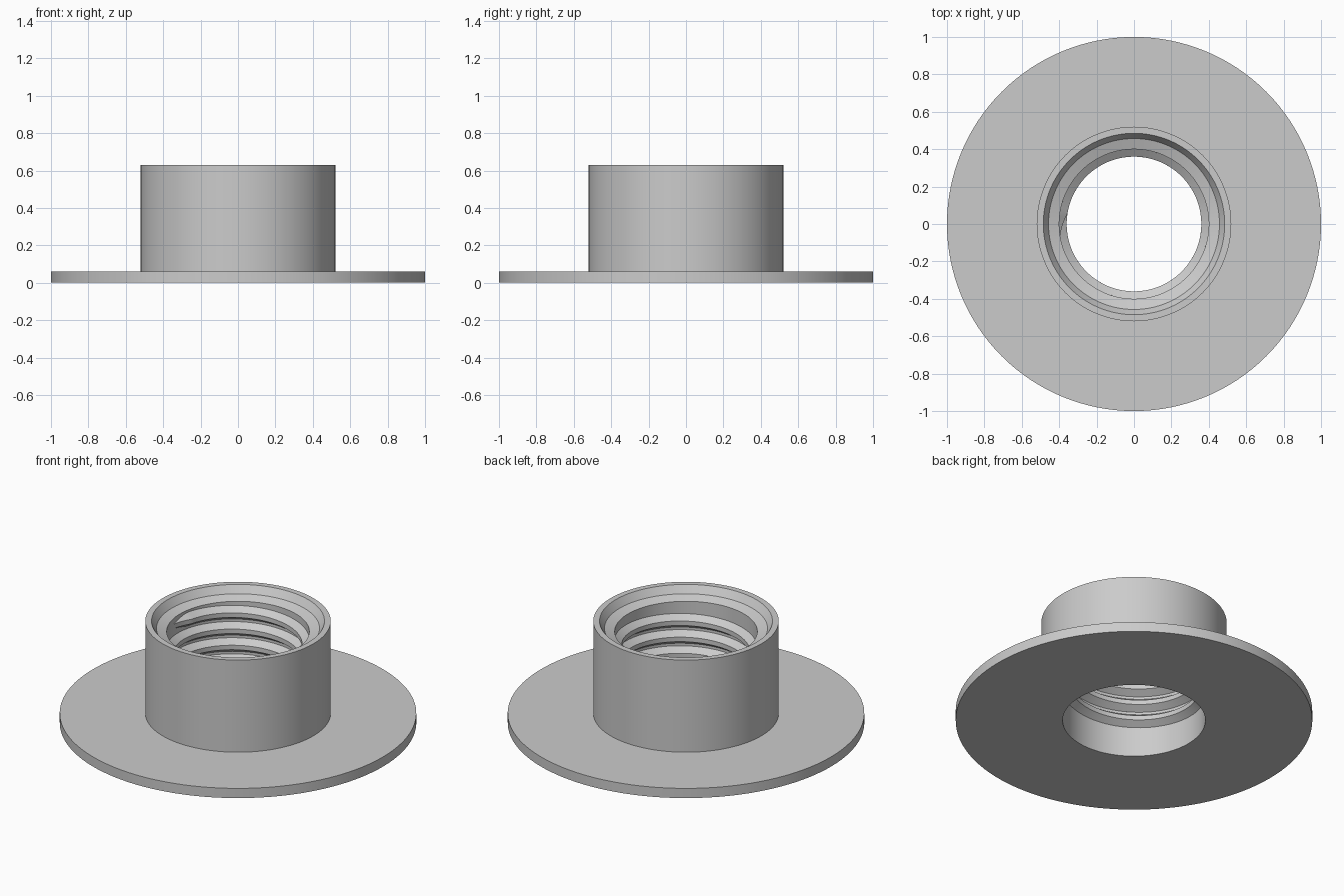
import bpy, bmesh
from math import cos, sin, radians, tau

cube = bpy.data.objects.get("Cube")
if cube:
    bpy.data.objects.remove(cube, do_unlink=True)

# Single plain grey
grey = bpy.data.materials.new("plain grey")
grey.use_nodes = True
colour = (0.6, 0.6, 0.6, 1)
grey.diffuse_color = colour
grey.node_tree.nodes["Principled BSDF"].inputs["Base Color"].default_value = colour


def sweep(name, sections, closed):
    """Skin a run of closed (radius, angle, z) cross-sections."""
    bm = bmesh.new()
    rings = [[bm.verts.new((r * cos(a), r * sin(a), z)) for r, a, z in s]
             for s in sections]
    pairs = list(zip(rings, rings[1:]))
    if closed:
        pairs.append((rings[-1], rings[0]))
    else:
        bm.faces.new(rings[0])
        bm.faces.new(rings[-1])
    n = len(rings[0])
    for a, b in pairs:
        for i in range(n):
            j = (i + 1) % n
            bm.faces.new((a[i], a[j], b[j], b[i]))
    bmesh.ops.recalc_face_normals(bm, faces=bm.faces)
    mesh = bpy.data.meshes.new(name)
    bm.to_mesh(mesh)
    bm.free()
    mesh.materials.append(grey)
    obj = bpy.data.objects.new(name, mesh)
    bpy.context.collection.objects.link(obj)
    bpy.ops.object.select_all(action="DESELECT")
    obj.select_set(True)
    bpy.context.view_layer.objects.active = obj
    bpy.ops.object.shade_smooth_by_angle(angle=radians(25))
    return obj


# Flange, collar, chamfered mouth and bore in one turned profile
bore, crest = 0.40, 0.36
profile = [(bore, 0), (1, 0), (1, 0.06), (0.52, 0.06), (0.52, 0.63),
           (0.485, 0.63), (0.457, 0.585), (bore, 0.565)]
steps = 128
sweep("flanged_collar",
      [[(r, tau * k / steps, z) for r, z in profile] for k in range(steps)], True)

# Right-handed internal thread, fading into the bore at both ends
pitch, turns, first_z = 0.10, 3.65, 0.15
first_angle, fade = radians(-45), radians(18)
root_half, crest_half, sink = 0.042, 0.014, 0.008
count = int(turns * steps)
thread = []
for k in range(count + 1):
    travel = tau * turns * k / count
    a = first_angle + travel
    z = first_z + pitch * travel / tau
    f = max(0.02, min(1, travel / fade, (tau * turns - travel) / fade))
    top = bore - (bore - crest) * f
    wide = crest_half + (root_half - crest_half) * f
    thread.append([(bore + sink, a, z - wide), (bore, a, z - wide),
                   (top, a, z - crest_half), (top, a, z + crest_half),
                   (bore, a, z + wide), (bore + sink, a, z + wide)])
sweep("internal_thread", thread, False)
